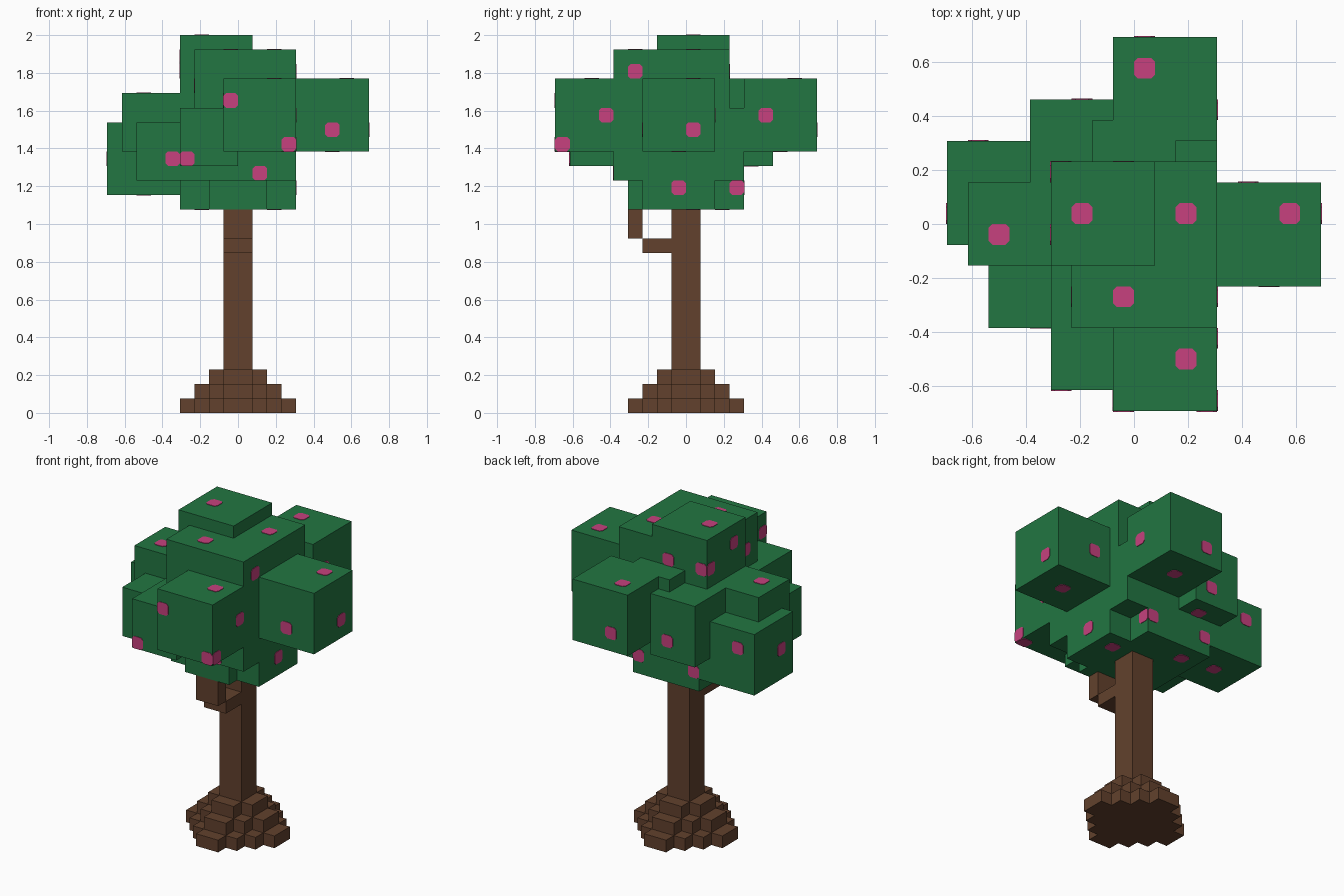
import bpy, bmesh, math
from mathutils import Vector

if "Cube" in bpy.data.objects:
    bpy.data.objects.remove(bpy.data.objects["Cube"])

U = 1 / 13  # one grid cell of the block model


def material(name, rgb):
    m = bpy.data.materials.new(name)
    m.diffuse_color = (*rgb, 1)
    m.use_nodes = True
    m.node_tree.nodes["Principled BSDF"].inputs["Base Color"].default_value = m.diffuse_color
    return m


GREEN = material("leaf green", (0.016, 0.18, 0.054))
BROWN = material("bark brown", (0.122, 0.053, 0.026))
PINK = material("blossom pink", (0.57, 0.053, 0.21))


def finish(bm, name, mat):
    bmesh.ops.remove_doubles(bm, verts=bm.verts, dist=1e-5)
    me = bpy.data.meshes.new(name)
    bm.to_mesh(me)
    bm.free()
    me.materials.append(mat)
    ob = bpy.data.objects.new(name, me)
    bpy.context.collection.objects.link(ob)
    return ob


def block_union(name, boxes, mat):
    """Outer skin of overlapping boxes (x0,x1,y0,y1,z0,z1) in grid cells."""
    cells = {(x, y, z) for a, b, c, d, e, f in boxes
             for x in range(a, b) for y in range(c, d) for z in range(e, f)}
    bm = bmesh.new()
    for cell in cells:
        for axis in range(3):
            for s in (-1, 1):
                n = list(cell)
                n[axis] += s
                if tuple(n) in cells:
                    continue
                centre = Vector(cell) + Vector((.5, .5, .5))
                p, q, r = Vector(), Vector(), Vector()
                p[axis], q[(axis + 1) % 3], r[(axis + 2) % 3] = s / 2, s / 2, .5
                corners = (p - q - r, p + q - r, p + q + r, p - q + r)
                bm.faces.new([bm.verts.new((centre + k) * U) for k in corners])
    return finish(bm, name, mat)


# Stepped root mound: three diamond layers
roots = [(-k, k, -(n + 1 - k), n + 1 - k, 4 - n, 5 - n)
         for n in (4, 3, 2) for k in range(1, n + 1)]
block_union("root_mound", roots, BROWN)

# Trunk and hooked branch
block_union("trunk", [(-1, 1, -1, 1, 3, 14),
                      (-1, 1, -3, -1, 11, 12),
                      (-1, 1, -4, -3, 12, 14)], BROWN)

# Crown of leaf blocks
crown = [
    (-4, 1, -2, 3, 21, 26),    # top
    (-3, 4, -5, 3, 16, 25),    # main
    (-4, 4, -4, 4, 16, 21),    # core
    (-4, 4, -3, 2, 14, 16),    # underside
    (-2, 2, -4, 4, 14, 16),
    (-4, 2, 0, 4, 14, 16),
    (-1, 4, -9, -4, 18, 23),   # front
    (4, 9, -3, 2, 18, 23),     # right
    (-1, 4, 4, 9, 18, 23),     # back
    (-2, 2, 1, 5, 19, 23),     # back filler
    (-8, -4, -2, 2, 18, 22),   # left upper
    (-9, -4, -1, 4, 15, 20),   # left lower
    (-7, -3, -5, -1, 16, 20),  # front left
    (-4, 0, -8, -4, 17, 21),   # front low
    (-5, -1, 2, 6, 17, 22),    # back left
]
block_union("leaf_crown", crown, GREEN)

# Blossoms: thin clipped squares, grouped by facing (axis, sign)
blossoms = {
    (1, -1): [(-.5, -9, 21.5), (3.5, -9, 18.5), (6.5, -3, 19.5),
              (-4.5, -5, 17.5), (-3.5, -8, 17.5), (1.5, -5, 16.5)],
    (0, 1): [(4, -3.5, 23.5), (4, -5.5, 20.5), (4, -8.5, 18.5), (9, .5, 19.5),
             (4, 5.5, 20.5), (4, -.5, 15.5), (2, 3.5, 15.5)],
    (2, 1): [(.5, 7.5, 23), (-6.5, -.5, 22), (-2.5, .5, 26), (2.5, .5, 25),
             (7.5, .5, 23), (-.5, -3.5, 25), (2.5, -6.5, 23)],
    (1, 1): [(.5, 9, 19.5), (-2.5, 6, 18.5), (-7.5, 4, 18.5), (1.5, 4, 15.5),
             (-3.5, 4, 15.5), (-3.5, 3, 23.5), (-.5, 3, 23.5), (5.5, 2, 20.5)],
    (0, -1): [(-9, .5, 17.5), (-4, 2.5, 23.5), (-4, -.5, 24.5),
              (-3, -3.5, 22.5), (-1, -8.5, 21.5)],
    (2, -1): [(6.5, -.5, 18), (1.5, 6.5, 18), (-2.5, 4.5, 17), (2.5, .5, 14),
              (-2.5, 2.5, 14), (-6.5, 1.5, 15), (3.5, -8.5, 18)],
}
outline = [(.5, -.32), (.5, .32), (.32, .5), (-.32, .5),
           (-.5, .32), (-.5, -.32), (-.32, -.5), (.32, -.5)]
bm = bmesh.new()
for (axis, s), spots in blossoms.items():
    for spot in spots:
        rings = []
        for lift in (0, .003 / U):
            ring = []
            for a, b in outline:
                v = Vector(spot)
                v[axis] += s * lift
                v[(axis + 1) % 3] += s * a
                v[(axis + 2) % 3] += b
                ring.append(bm.verts.new(v * U))
            rings.append(ring)
        low, high = rings
        bm.faces.new(high)
        for i in range(8):
            j = (i + 1) % 8
            bm.faces.new((low[i], low[j], high[j], high[i]))
finish(bm, "blossoms", PINK)
